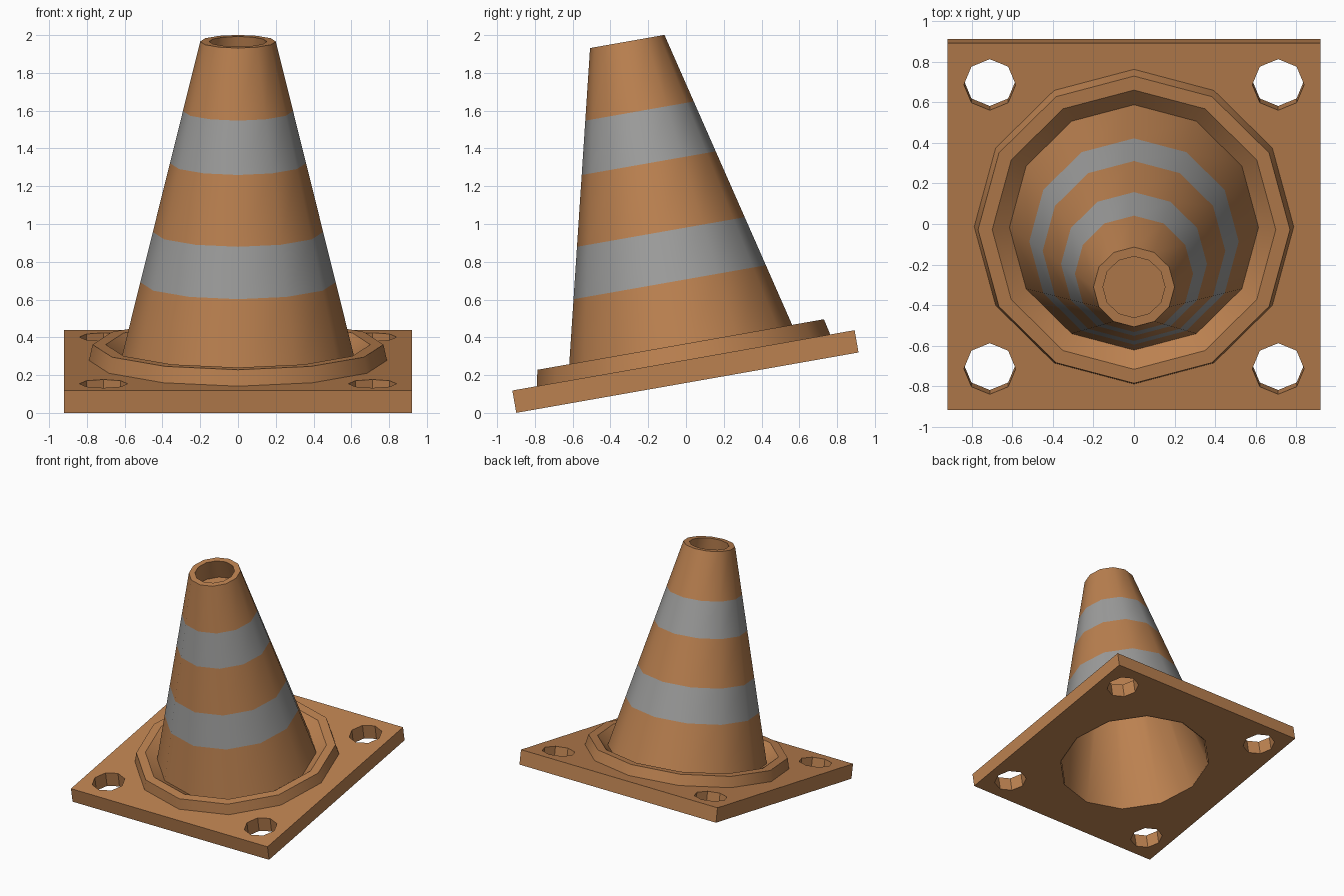
import bpy, bmesh, math
from mathutils import Matrix, Vector

if "Cube" in bpy.data.objects:
    bpy.data.objects.remove(bpy.data.objects["Cube"])

# Everything is built upright, then leaned by 10 degrees about x
LEAN = Matrix.Translation((0, 0.0075, 0.16)) @ Matrix.Rotation(math.radians(10), 4, 'X')
SIDES = 12


def material(name, rgb):
    m = bpy.data.materials.new(name)
    m.diffuse_color = (*rgb, 1)
    m.use_nodes = True
    m.node_tree.nodes["Principled BSDF"].inputs["Base Color"].default_value = m.diffuse_color
    return m


orange = material("orange_plastic", (0.50, 0.22, 0.08))
grey = material("grey_stripe", (0.34, 0.34, 0.335))


def finish(ob):
    bpy.ops.object.select_all(action='DESELECT')
    ob.select_set(True)
    bpy.context.view_layer.objects.active = ob
    bpy.ops.object.shade_smooth_by_angle(angle=math.radians(38))


def lathe(name, profile, mats, stripe=(), cap=None):
    """Revolve (radius, height) points; stripe = segment numbers in 2nd material."""
    bm = bmesh.new()
    rings = [[bm.verts.new((r * math.sin(2 * math.pi * i / SIDES),
                            -r * math.cos(2 * math.pi * i / SIDES), z))
              for i in range(SIDES)] for r, z in profile]
    for k in range(len(rings) - 1):
        a, b = rings[k], rings[k + 1]
        for i in range(SIDES):
            j = (i + 1) % SIDES
            f = bm.faces.new((a[i], a[j], b[j], b[i]))
            f.material_index = 1 if k in stripe else 0
    if cap is not None:
        bm.faces.new(rings[cap])
    me = bpy.data.meshes.new(name)
    bm.to_mesh(me)
    bm.free()
    me.transform(LEAN)
    for m in mats:
        me.materials.append(m)
    ob = bpy.data.objects.new(name, me)
    bpy.context.collection.objects.link(ob)
    finish(ob)
    return ob


# Square base plate with a large middle opening and four corner holes
curve = bpy.data.curves.new("base_plate", 'CURVE')
curve.dimensions = '2D'
curve.fill_mode = 'BOTH'
curve.extrude = 0.06


def outline(cx, cy, r, n, start=0.0):
    s = curve.splines.new('POLY')
    s.points.add(n - 1)
    for i, p in enumerate(s.points):
        a = start + 2 * math.pi * i / n
        p.co = (cx + r * math.cos(a), cy + r * math.sin(a), 0, 1)
    s.use_cyclic_u = True


outline(0, 0, 0.92 * math.sqrt(2), 4, math.pi / 4)
outline(0, 0, 0.605, SIDES)
for sx in (-1, 1):
    for sy in (-1, 1):
        outline(sx * 0.712, sy * 0.712, 0.128, 8)
plate = bpy.data.objects.new("base_plate", curve)
bpy.context.collection.objects.link(plate)
plate.select_set(True)
bpy.context.view_layer.objects.active = plate
bpy.ops.object.convert(target='MESH')
plate = bpy.context.view_layer.objects.active
plate.data.transform(LEAN @ Matrix.Translation((0, 0, 0.06)))
plate.data.materials.clear()
plate.data.materials.append(orange)
finish(plate)

# Raised collar with an inner slope down to the cone
lathe("collar", [(0.79, 0.115), (0.77, 0.205), (0.70, 0.205), (0.615, 0.14)], [orange])


# Hollow cone with two painted bands and a closed floor inside the tip
def cone_r(z):
    return 0.2 + (1.834 - z) * 0.245


cone = [(cone_r(z), z) for z in (0.11, 0.54, 0.81, 1.18, 1.46, 1.834)]
cone += [(0.153, 1.834), (0.19, 1.66), (0.60, 0.0)]
lathe("cone", cone, [orange, grey], stripe=(1, 3), cap=7)
